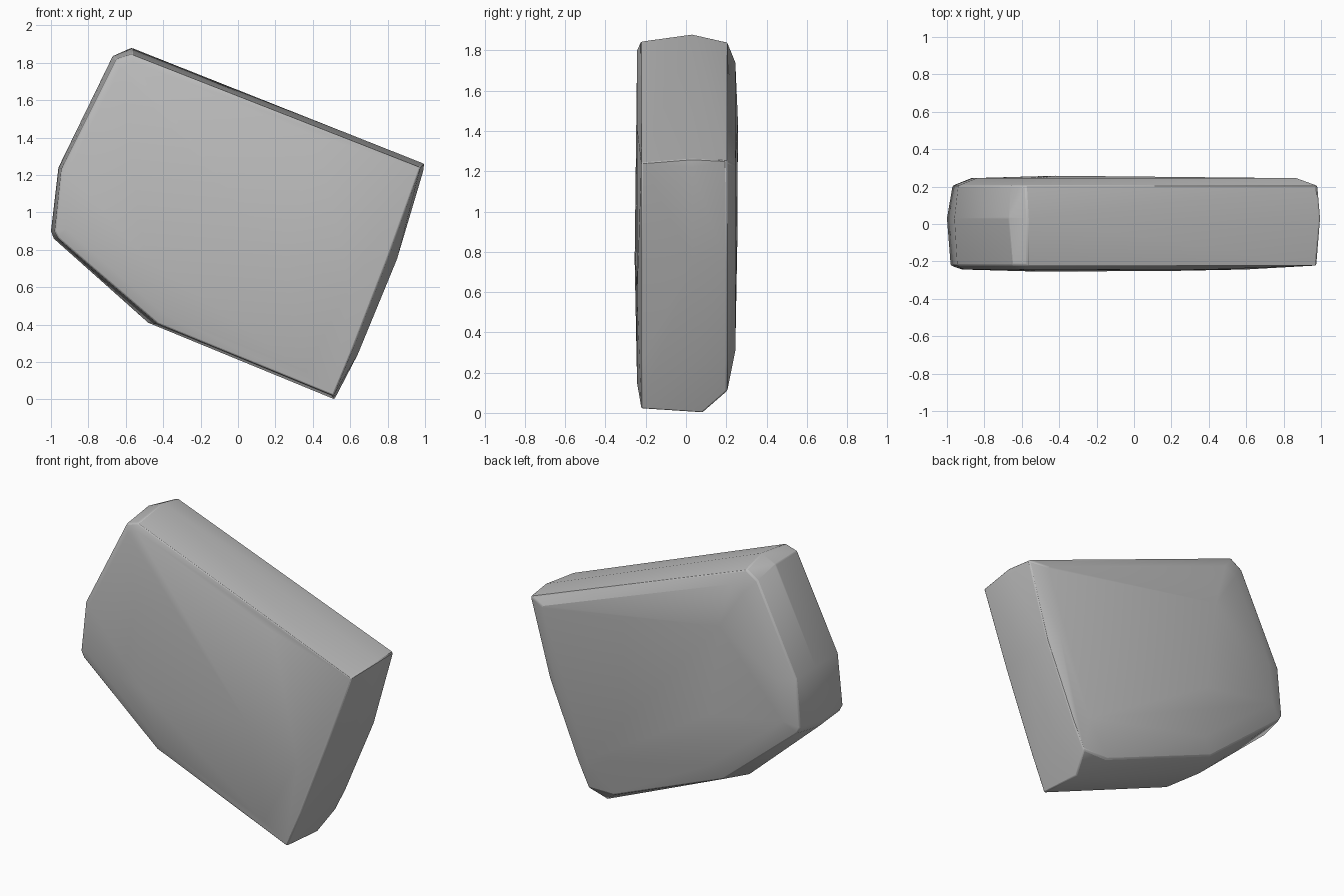
import bpy
import bmesh
import math

cube = bpy.data.objects.get("Cube")
if cube:
    bpy.data.objects.remove(cube, do_unlink=True)

# Weathered grey stone
stone = bpy.data.materials.new("stone_grey")
stone.use_nodes = True
grey = (0.5, 0.5, 0.5, 1)
stone.diffuse_color = grey
bsdf = stone.node_tree.nodes["Principled BSDF"]
bsdf.inputs["Base Color"].default_value = grey
bsdf.inputs["Roughness"].default_value = 0.8

# Outlines (x, z) of the slab at successive depths, front to back
rings = {
    # broad front face
    -0.243: [(-0.56, 1.80), (0.42, 1.41), (0.60, 0.60), (0.36, 0.15),
             (-0.40, 0.46), (-0.92, 0.91), (-0.91, 1.22), (-0.63, 1.77)],
    # front rim
    -0.222: [(-0.57, 1.845), (0.975, 1.24), (0.80, 0.75), (0.61, 0.26), (0.51, 0.02),
             (-0.43, 0.405), (-0.96, 0.86), (-0.98, 0.90), (-0.945, 1.23), (-0.65, 1.82)],
    # widest outline
    0.03: [(-0.57, 1.88), (0.995, 1.26), (0.99, 1.22), (0.85, 0.75), (0.64, 0.24),
           (-0.48, 0.41), (-0.985, 0.86), (-1.00, 0.90), (-0.96, 1.24), (-0.67, 1.835)],
    # lowest tip
    0.08: [(0.515, 0.0)],
    # back rim
    0.205: [(-0.58, 1.84), (0.98, 1.25), (0.84, 0.75), (0.63, 0.25), (0.56, 0.11),
            (0.38, 0.11), (-0.42, 0.43), (-0.95, 0.87), (-0.97, 0.91), (-0.94, 1.22),
            (-0.66, 1.79)],
    # broad back face
    0.245: [(-0.50, 1.74), (0.87, 1.23), (0.78, 0.80), (0.55, 0.31),
            (-0.35, 0.52), (-0.87, 0.94), (-0.84, 1.20), (-0.58, 1.70)],
}
# Slight doming of the two broad faces
domes = [(-0.50, -0.255, 0.76), (0.25, -0.25, 0.75), (-0.42, 0.258, 1.45), (-0.35, 0.255, 0.85)]

bm = bmesh.new()
for y, outline in rings.items():
    for x, z in outline:
        bm.verts.new((x, y, z))
for p in domes:
    bm.verts.new(p)
hull = bmesh.ops.convex_hull(bm, input=bm.verts)
loose = {v for v in hull["geom_interior"] if isinstance(v, bmesh.types.BMVert)}
bmesh.ops.delete(bm, geom=list(loose), context="VERTS")
bmesh.ops.dissolve_limit(bm, angle_limit=math.radians(1), verts=bm.verts, edges=bm.edges)
bmesh.ops.recalc_face_normals(bm, faces=bm.faces)

mesh = bpy.data.meshes.new("stone_slab")
bm.to_mesh(mesh)
bm.free()
mesh.materials.append(stone)
slab = bpy.data.objects.new("stone_slab", mesh)
bpy.context.collection.objects.link(slab)

# Soften the worn edges
bevel = slab.modifiers.new("worn_edges", "BEVEL")
bevel.width = 0.008
bevel.segments = 2
bevel.limit_method = "ANGLE"
bevel.angle_limit = math.radians(35)

bpy.ops.object.select_all(action="DESELECT")
slab.select_set(True)
bpy.context.view_layer.objects.active = slab
bpy.ops.object.shade_smooth_by_angle(angle=math.radians(35))
